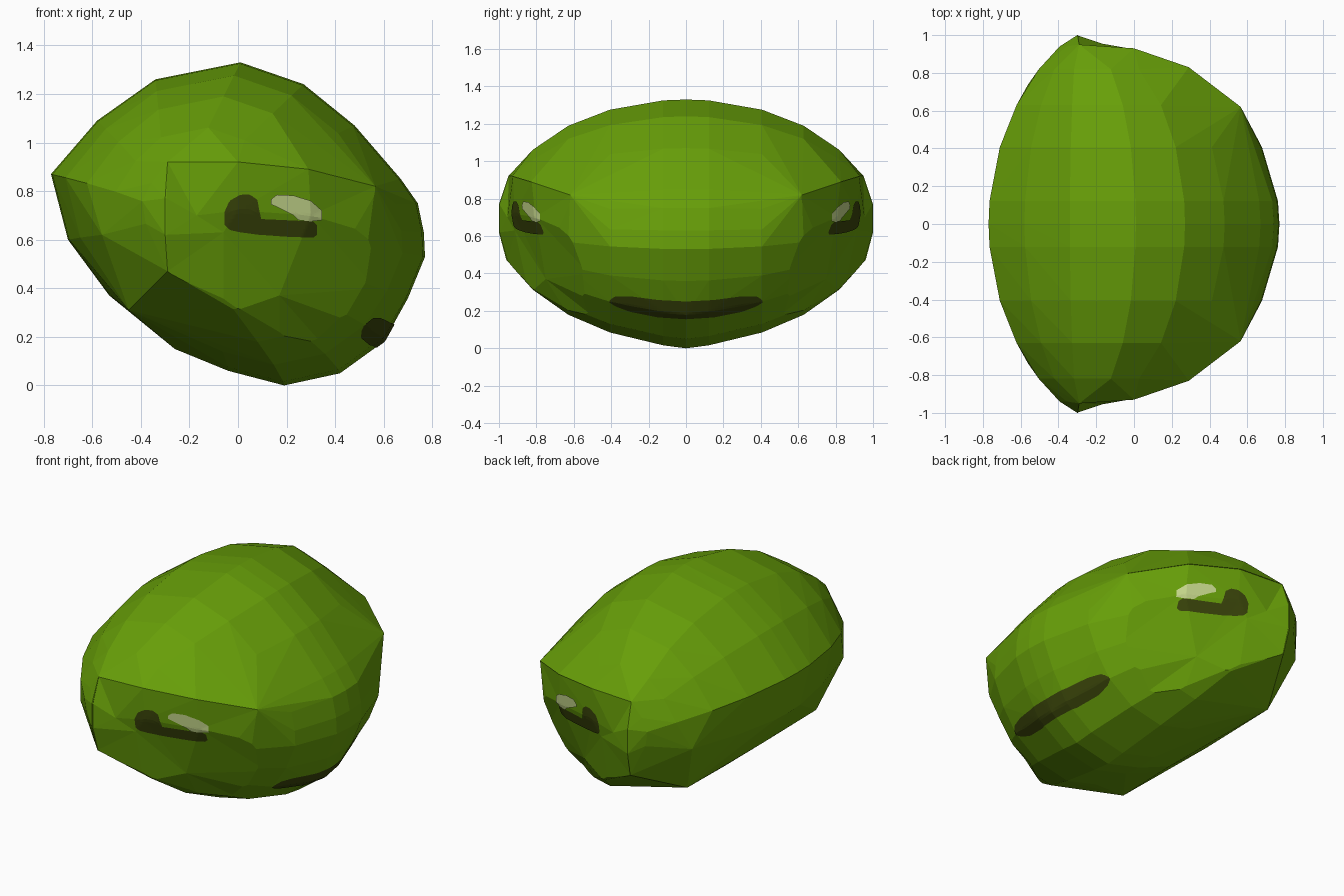
import bpy, bmesh, math
from mathutils import Vector
from mathutils.bvhtree import BVHTree
from mathutils.geometry import delaunay_2d_cdt

if "Cube" in bpy.data.objects:
    bpy.data.objects.remove(bpy.data.objects["Cube"])


def material(name, srgb):
    m = bpy.data.materials.new(name)
    m.diffuse_color = [(c / 255) ** 2.2 for c in srgb] + [1]
    m.use_nodes = True
    m.node_tree.nodes["Principled BSDF"].inputs["Base Color"].default_value = m.diffuse_color
    return m


GREEN = material("leaf green", (103, 157, 17))
DARK = material("dark olive", (60, 70, 18))
PALE = material("pale green", (196, 214, 138))


def make_object(name, bm, mat):
    me = bpy.data.meshes.new(name)
    bm.to_mesh(me)
    bm.free()
    ob = bpy.data.objects.new(name, me)
    bpy.context.collection.objects.link(ob)
    me.materials.append(mat)
    return ob


# Head: side outline shrunk towards a pole on each side, wrapped by a convex hull
OUTLINE = [(0.01, 1.33), (0.27, 1.24), (0.48, 1.07), (0.67, 0.85), (0.74, 0.75),
           (0.765, 0.63), (0.77, 0.53), (0.70, 0.36), (0.60, 0.18), (0.42, 0.05),
           (0.19, 0.0), (-0.04, 0.06), (-0.26, 0.15), (-0.53, 0.37), (-0.70, 0.60),
           (-0.77, 0.87), (-0.58, 1.09), (-0.34, 1.26)]
PX, PZ = -0.30, 0.70
# Corners that stand out from the rounded shape: side edge, brow, lower back
CORNERS = [(-0.30, 1.0, 0.77), (-0.30, 1.0, 0.62), (-0.29, 0.96, 0.47),
           (-0.29, 0.95, 0.92), (0.0, 0.93, 0.92), (0.29, 0.83, 0.89), (0.565, 0.62, 0.82),
           (-0.45, 0.63, 0.31), (-0.56, 0.74, 0.62)]

bm = bmesh.new()
for deg in (0, 7, 24, 39, 55, 70):
    s, y = math.cos(math.radians(deg)), math.sin(math.radians(deg))
    for side in ((1, -1) if deg else (1,)):
        for x, z in OUTLINE:
            kx = s ** 1.5 if x < PX else s          # the back rounds off faster
            lift = 0.1 * y * (1 - y) if z < 0.3 else 0
            bm.verts.new((PX + (x - PX) * kx, side * y, PZ + (z - PZ) * s + lift))
for side in (1, -1):
    for x, y, z in CORNERS:
        bm.verts.new((x, side * y, z))
bmesh.ops.convex_hull(bm, input=bm.verts)
loose = [v for v in bm.verts if not v.link_faces]
bmesh.ops.delete(bm, geom=loose, context='VERTS')
bmesh.ops.recalc_face_normals(bm, faces=bm.faces)
head = make_object("head", bm, GREEN)

# Eye sockets: a shallow sloping floor under the brow, cut out of each side
RIM = [(-0.29, 0.947, 0.92), (0.0, 0.925, 0.92), (0.29, 0.825, 0.89), (0.565, 0.617, 0.82),
       (0.565, 0.62, 0.62), (0.565, 0.52, 0.40), (0.50, 0.49, 0.25), (0.40, 0.42, 0.11),
       (0.17, 0.63, 0.18), (-0.06, 0.84, 0.29), (-0.29, 0.955, 0.47),
       (-0.295, 0.997, 0.62), (-0.295, 0.997, 0.77)]
VALLEY = [(-0.06, 0.915, 0.63), (0.17, 0.75, 0.37)]
FLOOR = RIM + VALLEY + [(-0.17, 0.955, 0.70), (0.0, 0.917, 0.72), (0.30, 0.805, 0.70)]


def socket_cutter(side):
    n = len(RIM)
    flat = [Vector((x, z)) for x, y, z in FLOOR]
    _, _, tris, orig, _, _ = delaunay_2d_cdt(flat, [(n, n + 1), (n + 1, 7)],
                                             [list(range(n))], 1, 1e-5)
    b = bmesh.new()
    inner = [b.verts.new((x, side * y, z)) for x, y, z in FLOOR]
    outer = [b.verts.new((x, side * 1.4, z)) for x, y, z in FLOOR]
    for t in tris:
        ids = [orig[i][0] for i in t]
        b.faces.new([inner[i] for i in ids])
        b.faces.new([outer[i] for i in reversed(ids)])
    for i in range(n):
        j = (i + 1) % n
        b.faces.new((inner[i], inner[j], outer[j], outer[i]))
    bmesh.ops.recalc_face_normals(b, faces=b.faces)
    ob = make_object("socket_cutter", b, GREEN)
    ob.hide_render = True
    return ob


bpy.context.view_layer.objects.active = head
for side in (1, -1):
    cutter = socket_cutter(side)
    mod = head.modifiers.new("socket", 'BOOLEAN')
    mod.operation, mod.solver, mod.object = 'DIFFERENCE', 'EXACT', cutter
    bpy.ops.object.modifier_apply(modifier=mod.name)
    bpy.data.objects.remove(cutter)

# Painted details: thin strips laid on the head by ray casting
bm = bmesh.new()
bm.from_mesh(head.data)
TREE = BVHTree.FromBMesh(bm)
bm.free()


def decal(name, columns, place, direction, mat, lift, rows=8, steps=48):
    """columns: (across, top, bottom); place maps (across, z) to a ray start."""
    d = Vector(direction)
    a, b = columns[0][0], columns[-1][0]
    bm = bmesh.new()
    grid = []
    for i in range(steps + 1):
        u = a + (b - a) * i / steps
        for p, q in zip(columns, columns[1:]):
            if u <= q[0] + 1e-6:
                break
        f = (u - p[0]) / (q[0] - p[0])
        top, low = (p[k] + (q[k] - p[k]) * f for k in (1, 2))
        line = []
        for r in range(rows + 1):
            hit = TREE.ray_cast(Vector(place(u, low + (top - low) * r / rows)), d)[0]
            line.append(bm.verts.new(hit - d * lift) if hit else None)
        grid.append(line)
    for p, q in zip(grid, grid[1:]):
        for r in range(rows):
            quad = (p[r], q[r], q[r + 1], p[r + 1])
            if None not in quad:
                face = bm.faces.new(quad)
                face.normal_update()
                if face.normal.dot(d) > 0:
                    face.normal_flip()
    make_object(name, bm, mat)


EYE = [(-0.055, 0.715, 0.66), (-0.035, 0.76, 0.64), (0.01, 0.785, 0.63), (0.05, 0.785, 0.625),
       (0.085, 0.76, 0.62), (0.09, 0.685, 0.62), (0.20, 0.68, 0.612), (0.31, 0.675, 0.608),
       (0.325, 0.66, 0.62)]
GLINT = [(0.135, 0.765, 0.745), (0.16, 0.785, 0.735), (0.23, 0.782, 0.70), (0.25, 0.775, 0.68),
         (0.30, 0.76, 0.675), (0.345, 0.72, 0.68)]
MOUTH = [(-0.41, 0.255, 0.245), (-0.38, 0.278, 0.225), (-0.30, 0.278, 0.195),
         (-0.15, 0.258, 0.165), (0.0, 0.25, 0.155), (0.15, 0.258, 0.165),
         (0.30, 0.278, 0.195), (0.38, 0.278, 0.225), (0.41, 0.255, 0.245)]

for side, label in ((1, "back"), (-1, "front")):
    start = lambda u, z, s=side: (u, 3 * s, z)
    decal("eye_" + label, EYE, start, (0, -side, 0), DARK, 0.004)
    decal("eye_glint_" + label, GLINT, start, (0, -side, 0), PALE, 0.007)
decal("mouth", MOUTH, lambda u, z: (3, u, z), (-1, 0, 0), DARK, 0.005)
